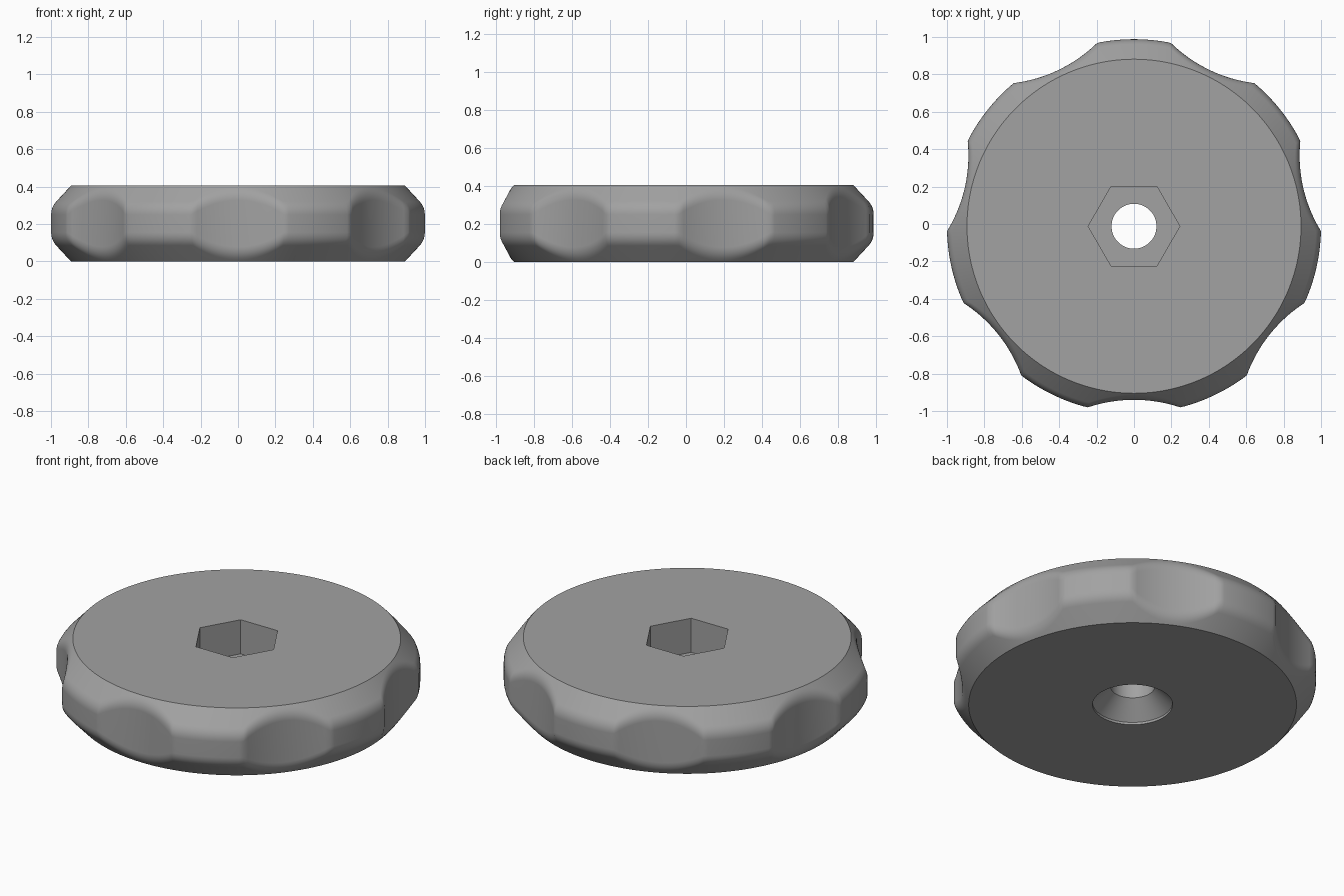
import bpy, bmesh, math

if "Cube" in bpy.data.objects:
    bpy.data.objects.remove(bpy.data.objects["Cube"])

N = 252              # steps round the axis, divisible by 6 and 7
H = 0.405            # thickness
RIM, OUTER = 0.893, 1.0
CHAMFER = 0.115      # chamfer height at the full radius
CENTRE_Y = -0.012
LOBES = 7
CUT_R, CUT_MIN = 0.776, 0.928   # scallop radius and its closest point to the axis
HEX_R, HOLE_R, SINK_R = 0.245, 0.12, 0.218


def outer_radius(a):
    """Round rim with seven circular finger scallops, one facing the front."""
    step = 2 * math.pi / LOBES
    d = (a + math.pi / 2 + step / 2) % step - step / 2
    c = CUT_MIN + CUT_R
    root = CUT_R ** 2 - (c * math.sin(d)) ** 2
    if root <= 0:
        return OUTER
    return min(OUTER, c * math.cos(d) - math.sqrt(root))


def hex_radius(a):
    d = a % (math.pi / 3) - math.pi / 6
    return HEX_R * math.cos(math.pi / 6) / math.cos(d)


def rounded_corner(r):
    """Softened corner between the lower chamfer and the wall."""
    z = CHAMFER * (r - RIM) / (OUTER - RIM)
    length = math.hypot(OUTER - RIM, CHAMFER)
    t = min(0.04, 0.8 * length * (r - RIM) / (OUTER - RIM))
    p0 = (r - t * (OUTER - RIM) / length, z - t * CHAMFER / length)
    p2 = (r, z + t)
    pts = []
    for i in range(6):
        u = i / 5
        pts.append(tuple((1 - u) ** 2 * a + 2 * u * (1 - u) * b + u * u * c
                         for a, b, c in zip(p0, (r, z), p2)))
    return pts


def section(a):
    """Closed section: countersink, underside, rim, top, hex pocket, bore."""
    low = rounded_corner(outer_radius(a))
    high = [(r, H - z) for r, z in reversed(low)]
    hx = hex_radius(a)
    return ([(HOLE_R, 0.112), (SINK_R, 0.014), (SINK_R, 0), (RIM, 0)]
            + low + high
            + [(RIM, H), (hx, H), (hx, 0.2), (HOLE_R, 0.2)])


# Knob body swept round the axis
bm = bmesh.new()
rings = []
for i in range(N):
    a = 2 * math.pi * i / N
    rings.append([bm.verts.new((r * math.cos(a), r * math.sin(a) + CENTRE_Y, z))
                  for r, z in section(a)])
count = len(rings[0])
for i in range(N):
    p, q = rings[i], rings[(i + 1) % N]
    for j in range(count):
        k = (j + 1) % count
        bm.faces.new((p[j], q[j], q[k], p[k]))
bmesh.ops.recalc_face_normals(bm, faces=bm.faces[:])
mesh = bpy.data.meshes.new("scalloped_knob")
bm.to_mesh(mesh)
bm.free()
knob = bpy.data.objects.new("scalloped_knob", mesh)
bpy.context.collection.objects.link(knob)

# Single grey finish
grey = bpy.data.materials.new("grey")
grey.diffuse_color = (0.36, 0.36, 0.36, 1)
grey.use_nodes = True
grey.node_tree.nodes["Principled BSDF"].inputs["Base Color"].default_value = grey.diffuse_color
mesh.materials.append(grey)

# Smooth rim with crisp top, bottom and pocket edges
bpy.context.view_layer.objects.active = knob
knob.select_set(True)
bpy.ops.object.shade_smooth_by_angle(angle=math.radians(36))
soft = knob.modifiers.new("weighted_normals", "WEIGHTED_NORMAL")
soft.keep_sharp = True
